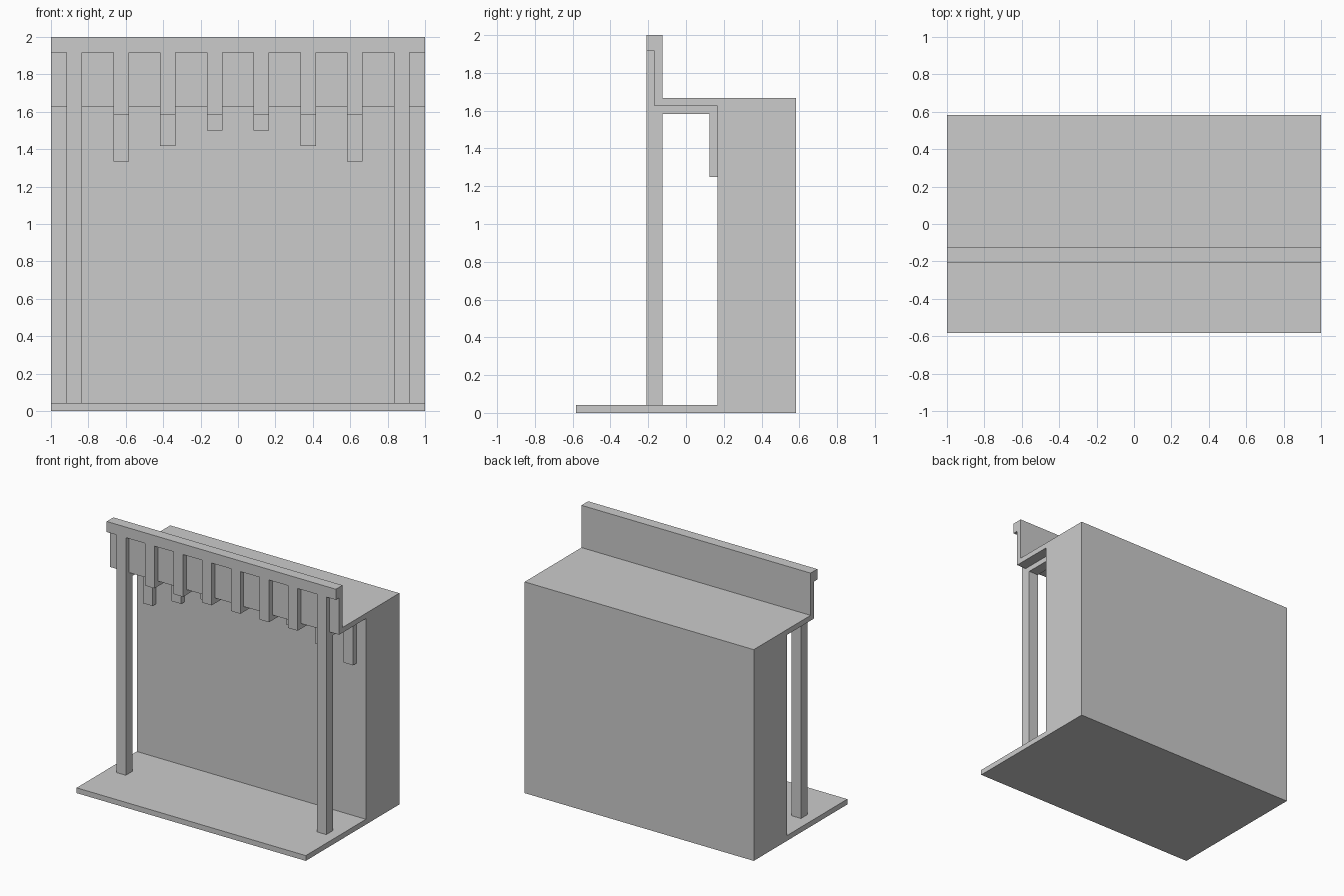
import bpy, bmesh

if "Cube" in bpy.data.objects:
    bpy.data.objects.remove(bpy.data.objects["Cube"])

U = 1 / 24  # design grid unit


def extrude_x(name, profile, x0, x1):
    """Extrude a closed (y, z) profile, given in grid units, along x."""
    bm = bmesh.new()
    face = bm.faces.new([bm.verts.new((x0 * U, y * U, z * U)) for y, z in profile])
    new = bmesh.ops.extrude_face_region(bm, geom=[face])["geom"]
    bmesh.ops.translate(bm, vec=((x1 - x0) * U, 0, 0),
                        verts=[v for v in new if isinstance(v, bmesh.types.BMVert)])
    bmesh.ops.recalc_face_normals(bm, faces=bm.faces[:])
    mesh = bpy.data.meshes.new(name)
    bm.to_mesh(mesh)
    bm.free()
    obj = bpy.data.objects.new(name, mesh)
    bpy.context.collection.objects.link(obj)
    return obj


# Floor, rear wall, canopy roof, parapet and cornice in one continuous section
extrude_x("building_shell", [
    (-14, 0), (14, 0), (14, 40), (-3, 40), (-3, 48), (-5, 48), (-5, 46),
    (-4, 46), (-4, 39), (4, 39), (4, 1), (-14, 1)], -24, 24)

# Rafters: parapet batten, beam under the roof and wall leg, stepping down outwards
for i, leg_bottom in enumerate((36, 34, 32, 30)):
    for side, s in (("left", -1), ("right", 1)):
        x = s * (3 + 6 * i)
        extrude_x(f"rafter_{side}_{i + 1}", [
            (-5, 46), (-5, 38), (3, 38), (3, leg_bottom), (4, leg_bottom),
            (4, 39), (-4, 39), (-4, 46)], x - 1, x + 1)

# Square posts under the outermost rafters
for side, s in (("left", -1), ("right", 1)):
    extrude_x(f"post_{side}", [(-5, 1), (-3, 1), (-3, 38), (-5, 38)],
              21 * s - 1, 21 * s + 1)
